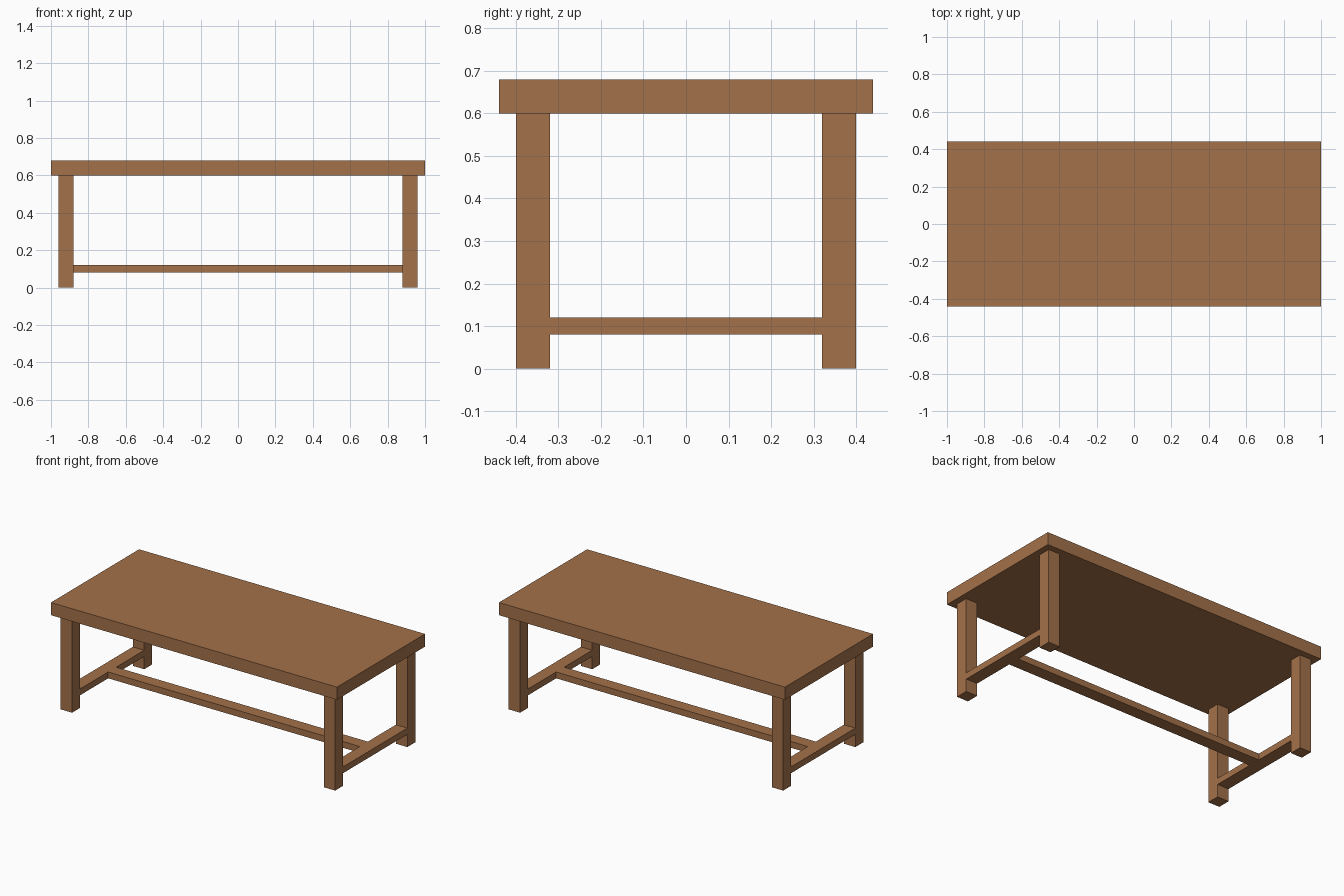
import bpy

default_cube = bpy.data.objects.get("Cube")
if default_cube:
    bpy.data.objects.remove(default_cube, do_unlink=True)

# Single brown wood colour
wood = bpy.data.materials.new("brown_wood")
wood.use_nodes = True
colour = (0.371, 0.165, 0.067, 1)
wood.diffuse_color = colour
wood.node_tree.nodes["Principled BSDF"].inputs["Base Color"].default_value = colour


def box(name, centre, size):
    bpy.ops.mesh.primitive_cube_add(size=1, location=centre)
    obj = bpy.context.object
    obj.name = name
    obj.scale = size
    bpy.ops.object.transform_apply(location=False, rotation=False, scale=True)
    obj.data.materials.append(wood)
    return obj


BEAM = 0.08                 # thickness of top, legs and stretcher width
LEG_X, LEG_Y = 0.92, 0.36   # leg centres
LEG_H = 0.6
RAIL_Z, RAIL_H = 0.1, 0.04

# Table top
box("table_top", (0, 0, LEG_H + BEAM / 2), (2, 0.88, BEAM))

# Legs and end stretchers, flush with the legs
for side, sx in (("left", 1), ("right", -1)):
    for end, sy in (("front", -1), ("back", 1)):
        box(f"{end}_{side}_leg", (sx * LEG_X, sy * LEG_Y, LEG_H / 2), (BEAM, BEAM, LEG_H))
    box(f"{side}_stretcher", (sx * LEG_X, 0, RAIL_Z), (BEAM, 2 * LEG_Y - BEAM, RAIL_H))

# Long stretcher between the two ends
box("centre_stretcher", (0, 0, RAIL_Z), (2 * LEG_X - BEAM, BEAM, RAIL_H))
